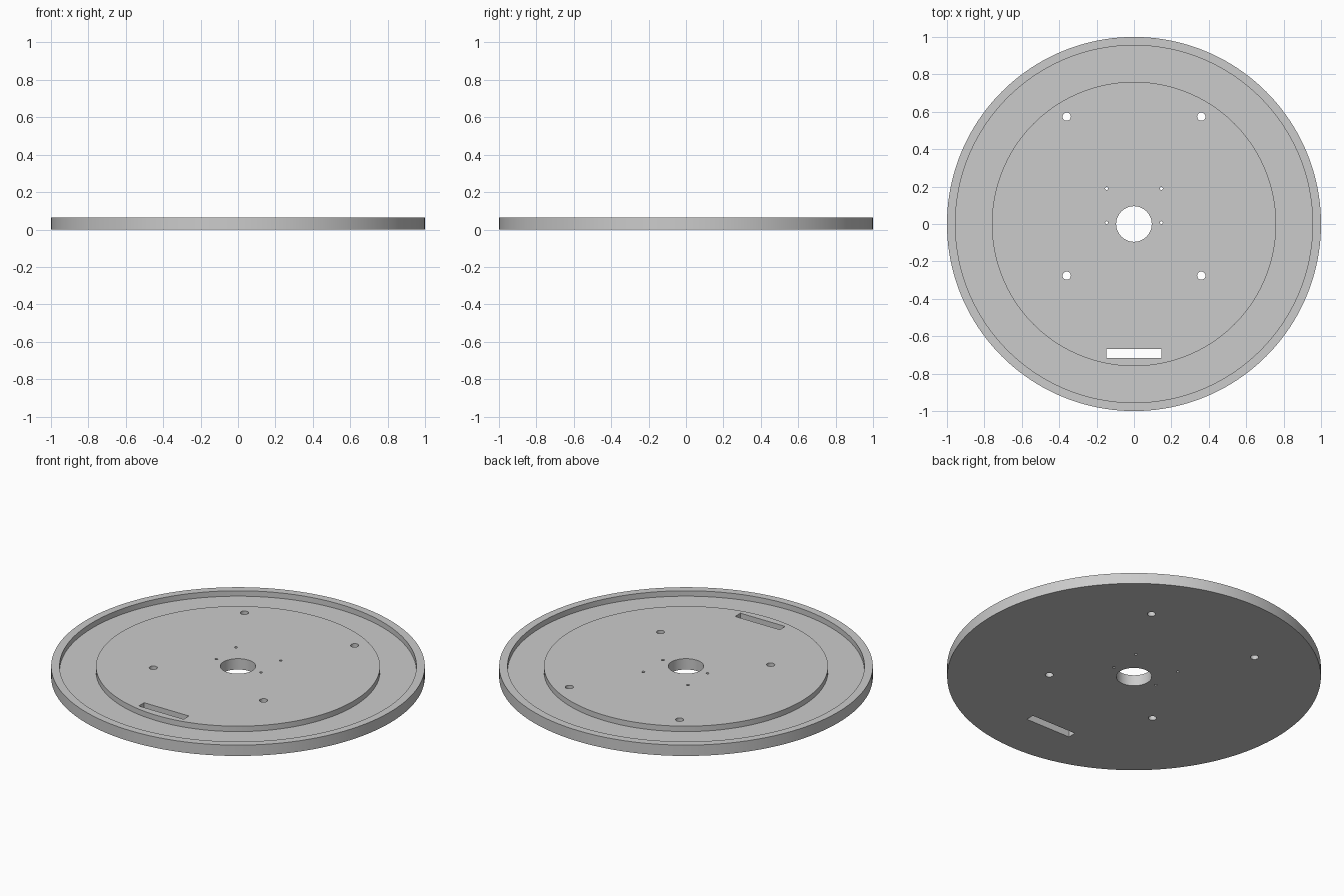
import bpy
import bmesh
import math
from mathutils import Matrix, Vector

cube = bpy.data.objects.get("Cube")
if cube:
    bpy.data.objects.remove(cube, do_unlink=True)

HEIGHT = 0.064
FLOOR = 0.032
SEGMENTS = 160

grey = bpy.data.materials.new("light grey")
grey.use_nodes = True
colour = (0.6, 0.6, 0.6, 1)
grey.diffuse_color = colour
grey.node_tree.nodes["Principled BSDF"].inputs["Base Color"].default_value = colour


def make_object(name, bm):
    bmesh.ops.recalc_face_normals(bm, faces=bm.faces)
    mesh = bpy.data.meshes.new(name)
    bm.to_mesh(mesh)
    bm.free()
    mesh.materials.append(grey)
    obj = bpy.data.objects.new(name, mesh)
    bpy.context.collection.objects.link(obj)
    return obj


def add_hole(bm, x, y, radius, sides):
    bmesh.ops.create_cone(bm, cap_ends=True, segments=sides, radius1=radius,
                          radius2=radius, depth=0.4,
                          matrix=Matrix.Translation((x, y, 0)))


# Disc: raised centre with a bore, recessed channel and outer rim, turned in one piece
profile = [(0.095, 0), (1, 0), (1, HEIGHT), (0.955, HEIGHT), (0.955, FLOOR),
           (0.76, FLOOR), (0.76, HEIGHT), (0.095, HEIGHT)]
bm = bmesh.new()
verts = [bm.verts.new((r, 0, z)) for r, z in profile]
edges = [bm.edges.new((v, verts[i - 1])) for i, v in enumerate(verts)]
bmesh.ops.spin(bm, geom=verts + edges, cent=(0, 0, 0), axis=(0, 0, 1),
               angle=math.tau, steps=SEGMENTS, use_merge=True)
bmesh.ops.remove_doubles(bm, verts=bm.verts, dist=1e-5)
disc = make_object("flanged_disc", bm)

# Cutters: four bolt holes, four pin holes and one slot
bm = bmesh.new()
for side in (-1, 1):
    for y in (0.574, -0.276):
        add_hole(bm, side * 0.36, y, 0.022, 32)
    for y in (0.19, 0.007):
        add_hole(bm, side * 0.146, y, 0.008, 20)
bmesh.ops.create_cube(bm, size=1, matrix=Matrix.Translation((0, -0.692, 0))
                      @ Matrix.Diagonal(Vector((0.293, 0.05, 0.4, 1))))
cutter = make_object("hole_cutter", bm)
cutter.hide_render = True

cut = disc.modifiers.new("holes", "BOOLEAN")
cut.operation = "DIFFERENCE"
cut.solver = "EXACT"
cut.object = cutter

bpy.ops.object.select_all(action="DESELECT")
disc.select_set(True)
bpy.context.view_layer.objects.active = disc
bpy.ops.object.modifier_apply(modifier=cut.name)
bpy.data.objects.remove(cutter, do_unlink=True)
bpy.ops.object.shade_smooth_by_angle(angle=math.radians(30))
